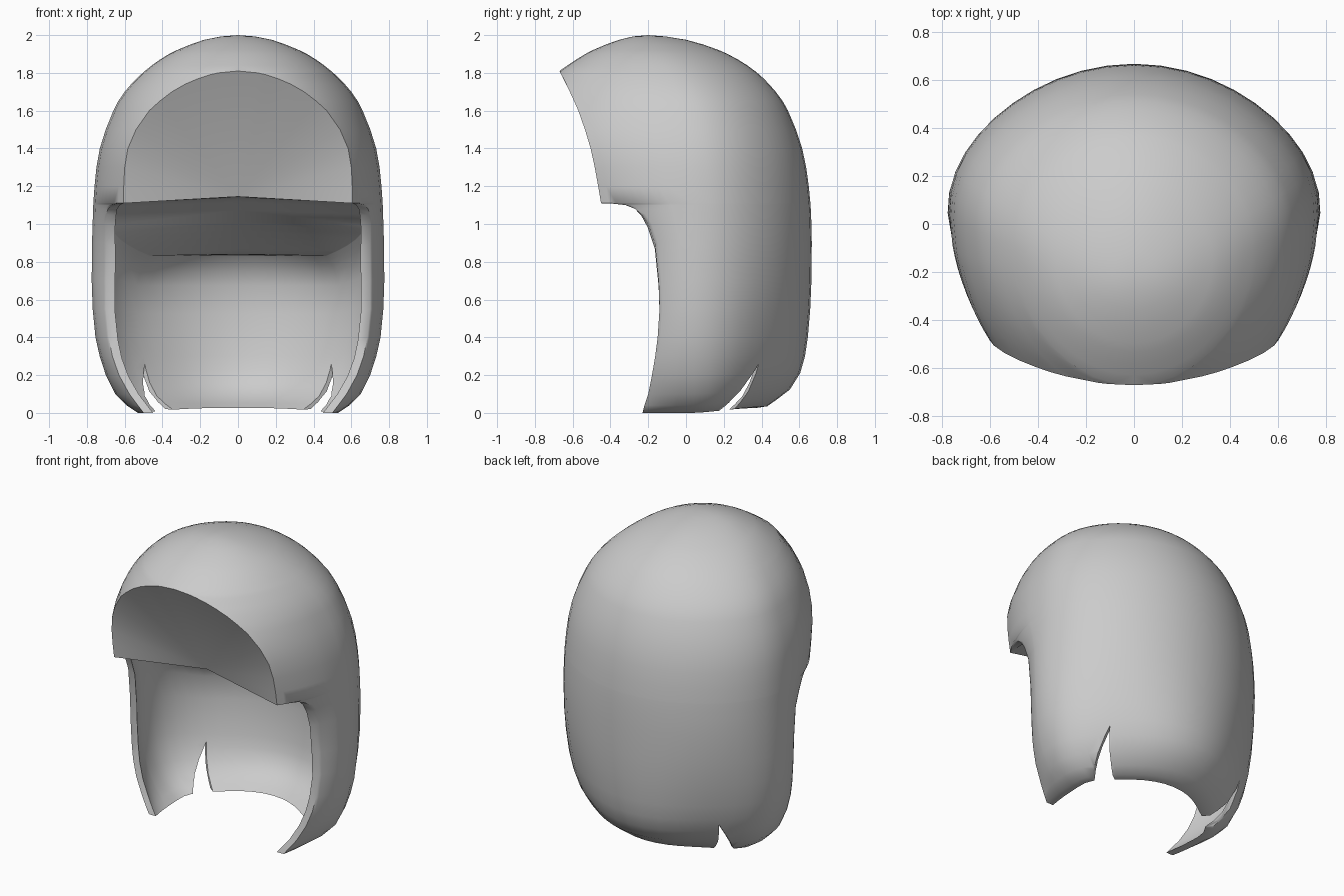
import bpy, bmesh, math
from mathutils import Vector

if "Cube" in bpy.data.objects:
    bpy.data.objects.remove(bpy.data.objects["Cube"])

# Body profile: height, half width, back depth, centre of the section
BODY = [(0, .53, .43, .06), (.04, .59, .48, .06), (.1, .65, .55, .06), (.2, .70, .605, .06),
        (.4, .755, .645, .06), (.7, .775, .664, .06), (1.0, .77, .664, .06), (1.2, .76, .65, .05),
        (1.4, .732, .615, .03), (1.6, .66, .54, 0), (1.7, .60, .475, -.03), (1.81, .493, .365, -.08),
        (1.9, .365, .22, -.14), (1.96, .225, .06, -.18), (1.99, .115, -.08, -.2), (2.0, .0, -.2, -.2)]
# Front edge: height, x, y
EDGE = [(0, .50, -.23), (.04, .53, -.22), (.1, .575, -.20), (.2, .63, -.18), (.3, .665, -.163),
        (.4, .685, -.15), (.55, .70, -.14), (.7, .70, -.145), (.9, .70, -.165), (1.0, .703, -.20),
        (1.05, .697, -.235), (1.08, .689, -.27), (1.1, .671, -.32), (1.107, .642, -.38),
        (1.11, .605, -.45)]
BROW_EDGE = [(1.2, .605, -.465), (1.3, .60, -.483), (1.4, .583, -.505), (1.5, .54, -.535),
             (1.6, .47, -.57), (1.65, .415, -.592), (1.7, .35, -.615), (1.74, .28, -.634),
             (1.77, .21, -.648), (1.79, .15, -.66), (1.8, .105, -.665), (1.81, 0, -.67)]
CROWN = [(1.84, 0, -.627), (1.87, 0, -.582), (1.9, 0, -.533), (1.92, 0, -.495), (1.95, 0, -.425),
         (1.975, 0, -.355), (1.993, 0, -.28)]
LEDGE = len(EDGE) - 1                 # row where the opening meets the brow
RIM_TOP = LEDGE + len(BROW_EDGE)      # row where the brow rim closes
N, FIXED = 20, 12                     # columns on each half, and those behind the front
TURN = math.radians(100)
BROW = Vector((0, -.33, 1.145))


def body(z):
    """Smooth interpolation of the body profile."""
    def slope(i, c):
        a, b = BODY[max(i - 1, 0)], BODY[min(i + 1, len(BODY) - 1)]
        return (b[c] - a[c]) / (b[0] - a[0])
    i = max(k for k in range(len(BODY) - 1) if BODY[k][0] <= z + 1e-6)
    p, q = BODY[i], BODY[i + 1]
    h = q[0] - p[0]
    t = (z - p[0]) / h
    return [(2*t**3 - 3*t*t + 1) * p[c] + (t**3 - 2*t*t + t) * h * slope(i, c)
            + (3*t*t - 2*t**3) * q[c] + (t**3 - t*t) * h * slope(i + 1, c) for c in (1, 2, 3)]


def section(z, ex, ey, off=0, edge_off=0):
    """Half section from the back centre round to the front edge."""
    w, yb, y0 = body(z)
    w, yb, ex = w - off, yb - off, ex - edge_off
    a = math.acos(min(ex / w, .97)) if ex > 0 else math.pi / 2
    depth = (y0 - ey) / math.sin(a)
    end = math.pi / 2 + a
    row = []
    for j in range(N + 1):
        t = TURN * j / FIXED if j <= FIXED else TURN + (end - TURN) * (j - FIXED) / (N - FIXED)
        c = math.cos(t)
        p = Vector((w * math.sin(t), y0 + c * (yb - y0 if c > 0 else depth), z))
        if c > 0:
            # Tuck in the back corners, most at the bottom, and lift the hem at the back
            pinch = 1 - (.022 + .085 * max(0, 1 - z / .8)) * math.sin(2 * t) ** 2
            p.x *= pinch
            p.y = y0 + (p.y - y0) * pinch
            p.z += .035 * c * max(0, 1 - z / .3)
        row.append(p)
    row[0].x = 0
    row[-1].x, row[-1].y = ex, ey
    return row


bm = bmesh.new()


def face(*vs):
    vs = list(dict.fromkeys(vs))
    if len(vs) > 2:
        bm.faces.new(vs)


def skin(rows):
    for a, b in zip(rows, rows[1:]):
        for j in range(N):
            face(a[j], a[j + 1], b[j + 1], b[j])


# Outer shell
outer = [[bm.verts.new(p) for p in section(*e)] for e in EDGE + BROW_EDGE + CROWN]
skin(outer)
pole = bm.verts.new((0, -.2, 2))
for j in range(N):
    face(outer[-1][j], outer[-1][j + 1], pole)

# Inner wall, lower at the back and rounded into the ceiling
inner = []
for i, e in enumerate(EDGE):
    row = section(*e, .055, (.05, .045, .03, 0)[max(0, i - LEDGE + 3)])
    bend = max(0, (e[0] - .85) / .26) ** 2
    for p in row:
        k = min(1, max(0, (p.y + .25) / .65))
        p.z *= 1 - .25 * k
        p.x *= 1 - .13 * bend * k
        p.y -= .08 * bend * k
    inner.append([bm.verts.new(p) for p in row])
skin(inner)

# Thickness along the bottom and the front edge
for j in range(N):
    face(outer[0][j], outer[0][j + 1], inner[0][j + 1], inner[0][j])
for i in range(LEDGE):
    face(outer[i][N], outer[i + 1][N], inner[i + 1][N], inner[i][N])

# Ceiling of the cavity
top = inner[-1]
yb, ye = top[0].co.y, top[N].co.y
mids = [top[0]]
for j in range(1, N + 1):
    f = (yb - top[j].co.y) / (yb - ye)
    mids.append(bm.verts.new((0, yb + (BROW.y - yb) * f, top[j].co.z + (BROW.z - 1.11) * f)))
for j in range(N):
    face(top[j], top[j + 1], mids[j + 1], mids[j])

# Recessed brow panel fanned from its lower centre
for i in range(LEDGE, RIM_TOP):
    face(outer[i][N], outer[i + 1][N], mids[N])

# Mirror to the other half and close
geom = bm.verts[:] + bm.edges[:] + bm.faces[:]
dup = bmesh.ops.duplicate(bm, geom=geom)["geom"]
for v in dup:
    if isinstance(v, bmesh.types.BMVert):
        v.co.x *= -1
bmesh.ops.remove_doubles(bm, verts=bm.verts[:], dist=.0005)
bmesh.ops.recalc_face_normals(bm, faces=bm.faces[:])


def make(name, b):
    me = bpy.data.meshes.new(name)
    b.to_mesh(me)
    b.free()
    ob = bpy.data.objects.new(name, me)
    bpy.context.collection.objects.link(ob)
    return ob


shell = make("hood_shell", bm)
grey = bpy.data.materials.new("plain grey")
grey.diffuse_color = (.6, .6, .6, 1)
grey.use_nodes = True
grey.node_tree.nodes["Principled BSDF"].inputs["Base Color"].default_value = grey.diffuse_color
shell.data.materials.append(grey)

# Wedge cutters for the two lower notches
cb = bmesh.new()
ang = math.radians(35)
for s in (1, -1):
    ends = []
    for r in (.25, 1.0):
        ends.append([cb.verts.new((s * (r * math.cos(ang) - t * math.sin(ang)),
                                   r * math.sin(ang) + t * math.cos(ang), z))
                     for t, z in ((-.165, -.05), (-.02, -.05), (.02, .26))])
    cb.faces.new(ends[0])
    cb.faces.new(ends[1])
    for k in range(3):
        m = (k + 1) % 3
        cb.faces.new((ends[0][k], ends[0][m], ends[1][m], ends[1][k]))
bmesh.ops.recalc_face_normals(cb, faces=cb.faces[:])
cutter = make("notch_cutter", cb)
cutter.hide_render = True

cut = shell.modifiers.new("notches", "BOOLEAN")
cut.operation = "DIFFERENCE"
cut.solver = "EXACT"
cut.object = cutter
bpy.context.view_layer.objects.active = shell
shell.select_set(True)
bpy.ops.object.modifier_apply(modifier=cut.name)
bpy.data.objects.remove(cutter)
bpy.ops.object.shade_smooth_by_angle(angle=math.radians(58))
